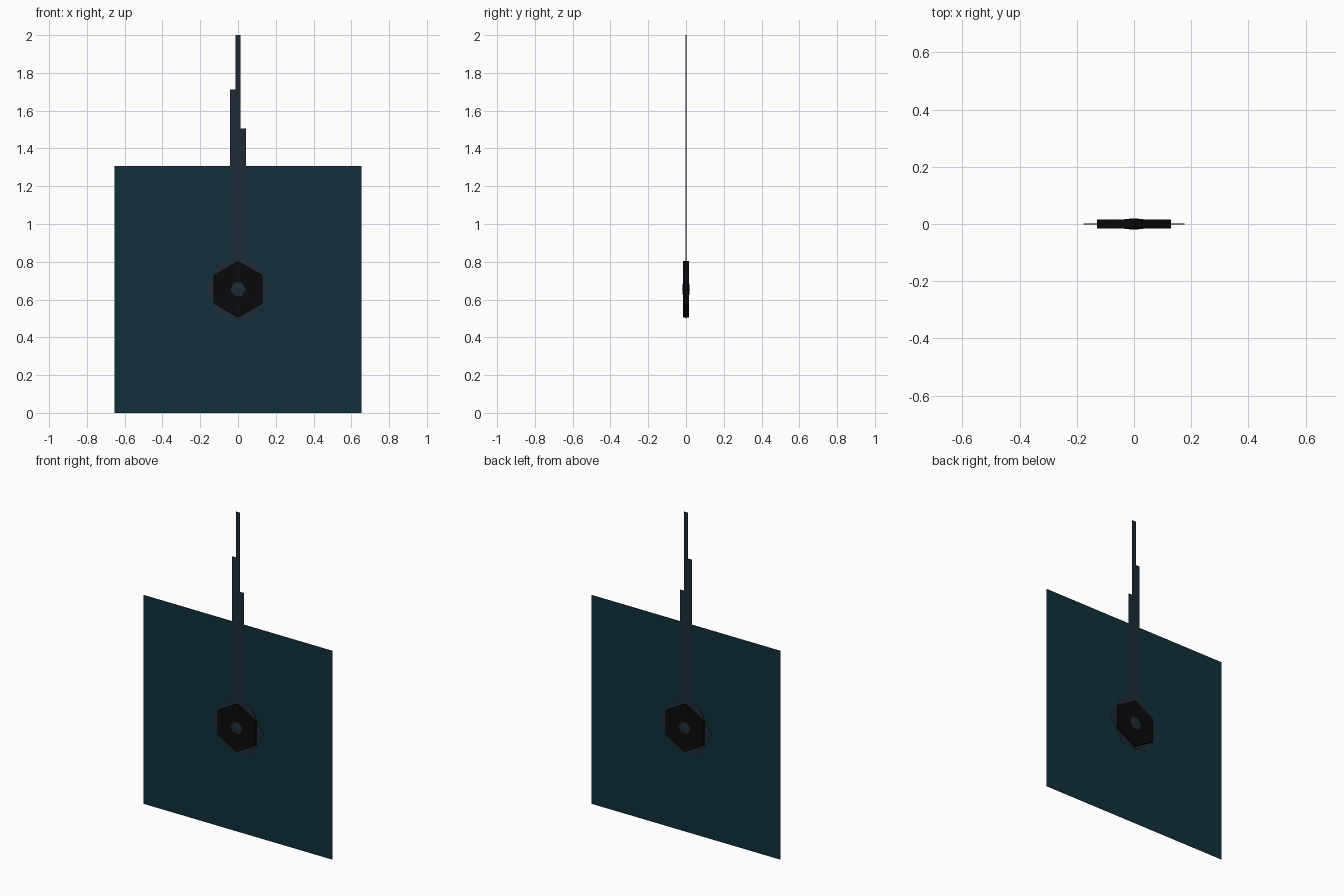
import bpy
import bmesh
from math import pi
from mathutils import Matrix

if "Cube" in bpy.data.objects:
    bpy.data.objects.remove(bpy.data.objects["Cube"])

CZ = 0.654  # height of the hub centre


def material(name, rgb):
    m = bpy.data.materials.new(name)
    m.diffuse_color = (*rgb, 1)
    m.use_nodes = True
    m.node_tree.nodes["Principled BSDF"].inputs["Base Color"].default_value = m.diffuse_color
    return m


PANEL = material("dark_teal", (0.005, 0.028, 0.042))
SLATE = material("slate", (0.014, 0.024, 0.036))
BLACK = material("black", (0.003, 0.003, 0.004))


def finish(bm, name, mat):
    mesh = bpy.data.meshes.new(name)
    bm.to_mesh(mesh)
    bm.free()
    mesh.materials.append(mat)
    ob = bpy.data.objects.new(name, mesh)
    bpy.context.collection.objects.link(ob)
    return ob


def box(name, x, z0, z1, width, depth, mat):
    bm = bmesh.new()
    bmesh.ops.create_cube(bm, size=1, matrix=Matrix.Translation((x, 0, (z0 + z1) / 2))
                          @ Matrix.Diagonal((width, depth, z1 - z0, 1)))
    return finish(bm, name, mat)


def hexagon(name, radius, depth, turn, mat):
    bm = bmesh.new()
    place = (Matrix.Translation((0, 0, CZ)) @ Matrix.Rotation(turn, 4, 'Y')
             @ Matrix.Rotation(pi / 2, 4, 'X'))
    bmesh.ops.create_cone(bm, cap_ends=True, segments=6, radius1=radius,
                          radius2=radius, depth=depth, matrix=place)
    # Orient so that turn 0 puts a corner on the x axis
    corner = max(bm.verts, key=lambda v: v.co.x).co
    if (abs(corner.x - radius) < 1e-4) != (turn == 0):
        bmesh.ops.rotate(bm, verts=bm.verts, cent=(0, 0, CZ),
                         matrix=Matrix.Rotation(pi / 6, 3, 'Y'))
    return finish(bm, name, mat)


# Large square sheet with no thickness
bm = bmesh.new()
bmesh.ops.create_grid(bm, x_segments=1, y_segments=1, size=CZ,
                      matrix=Matrix.Translation((0, 0, CZ)) @ Matrix.Rotation(pi / 2, 4, 'X'))
finish(bm, "square_panel", PANEL)

# Three paper-thin strips rising from the hub
for name, x, top in (("left_strip", -0.027, 1.713),
                     ("centre_strip", 0, 2.0),
                     ("right_strip", 0.027, 1.505)):
    box(name, x, 0.80, top, 0.029, 0.003, SLATE)

# Thin hexagonal backing, corners to the sides
hexagon("hub_backing", 0.177, 0.003, 0, SLATE)

# Hexagonal hub, corners at top and bottom
hexagon("hexagon_hub", 0.15, 0.031, pi / 6, BLACK)

# Flattened faceted core
bm = bmesh.new()
bmesh.ops.create_icosphere(bm, subdivisions=2, radius=1,
                           matrix=Matrix.Translation((0, 0, CZ))
                           @ Matrix.Diagonal((0.065, 0.02, 0.065, 1)))
finish(bm, "hub_core", SLATE)
